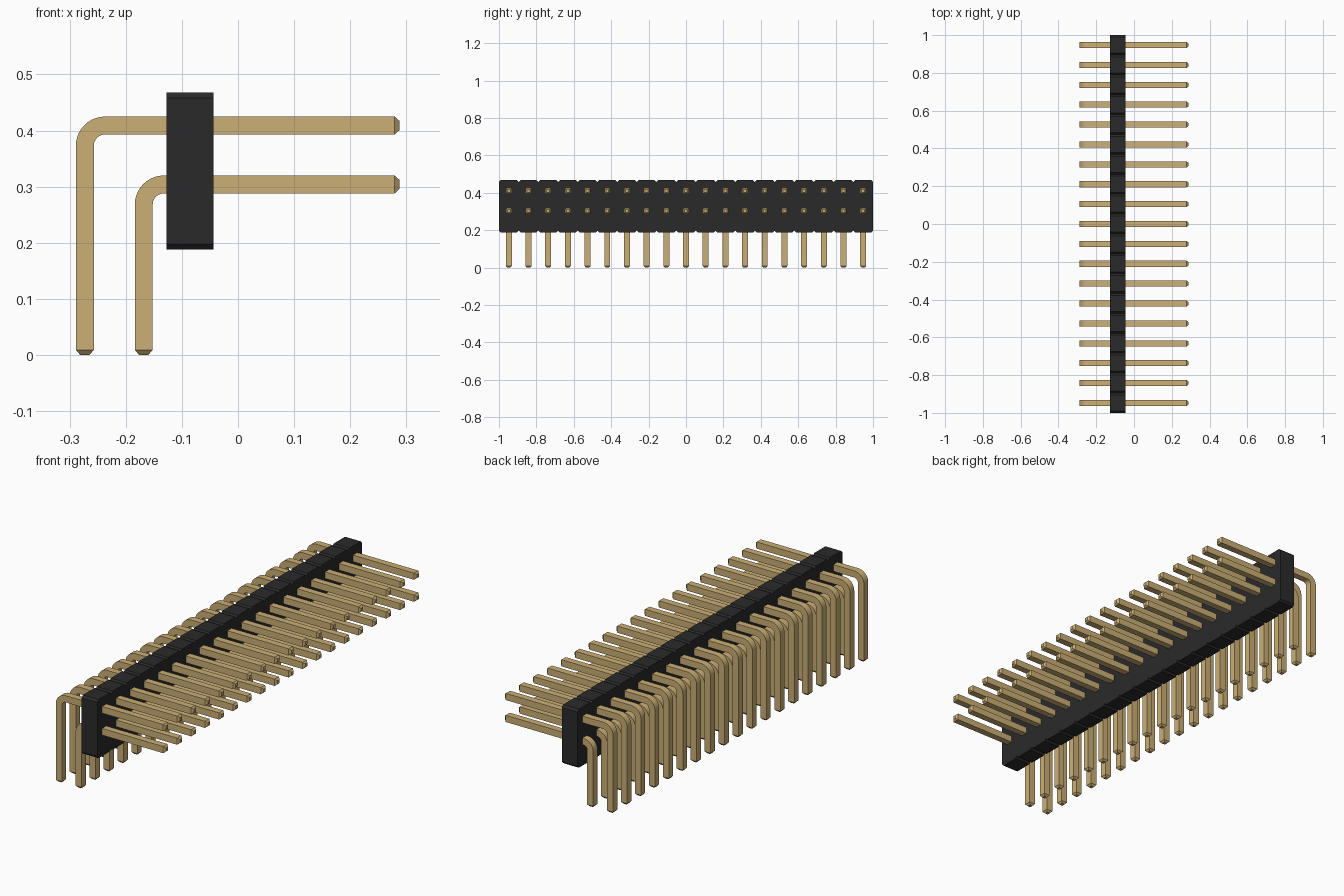
import bpy, bmesh, math
from mathutils import Vector

cube = bpy.data.objects.get("Cube")
if cube:
    bpy.data.objects.remove(cube, do_unlink=True)

COUNT = 19                 # pins per row
PITCH = 2.0 / COUNT
HALF = 0.016               # half pin thickness
TIP = 0.009                # length of the tapered pin ends
BEND = 0.036               # bend radius on the pin centre line


def material(name, color):
    m = bpy.data.materials.new(name)
    m.diffuse_color = color
    m.use_nodes = True
    m.node_tree.nodes["Principled BSDF"].inputs["Base Color"].default_value = color
    return m


def finish(bm, name, mat):
    bmesh.ops.recalc_face_normals(bm, faces=bm.faces[:])
    mesh = bpy.data.meshes.new(name)
    bm.to_mesh(mesh)
    bm.free()
    mesh.materials.append(mat)
    return mesh


def add(name, mesh, y=0.0):
    ob = bpy.data.objects.new(name, mesh)
    ob.location.y = y
    bpy.context.collection.objects.link(ob)
    return ob


black = material("black plastic", (0.023, 0.023, 0.023, 1))
gold = material("gold metal", (0.60, 0.43, 0.18, 1))


# Housing: chamfered segments joined in one notched outline, extruded along x
def housing_mesh(x0, x1, z0, z1, c):
    top, bottom = [], []
    for i in range(COUNT):
        a, b = -1 + i * PITCH, -1 + (i + 1) * PITCH
        if i == 0:
            top.append((a, z1 - c))
            bottom.append((a, z0 + c))
        top += [(a + c, z1), (b - c, z1), (b, z1 - c)]
        bottom += [(a + c, z0), (b - c, z0), (b, z0 + c)]
    bm = bmesh.new()
    face = bm.faces.new([bm.verts.new((x0, y, z)) for y, z in top + bottom[::-1]])
    ext = bmesh.ops.extrude_face_region(bm, geom=[face], use_keep_orig=True)
    moved = [v for v in ext["geom"] if isinstance(v, bmesh.types.BMVert)]
    bmesh.ops.translate(bm, verts=moved, vec=(x1 - x0, 0, 0))
    return finish(bm, "housing", black)


# Pin: square section swept from the foot, round the bend, to the free tip
def pin_mesh(name, x_leg, z_arm, x_end, steps=10):
    stations = [(x_leg, 0, 90, 0.5), (x_leg, TIP, 90, 1)]
    cx, cz = x_leg + BEND, z_arm - BEND
    for k in range(steps + 1):
        t = math.radians(90 * k / steps)
        stations.append((cx - BEND * math.cos(t), cz + BEND * math.sin(t),
                         90 - 90 * k / steps, 1))
    stations += [(x_end - TIP, z_arm, 0, 1), (x_end, z_arm, 0, 0.5)]
    bm = bmesh.new()
    rings = []
    for x, z, angle, size in stations:
        a, h = math.radians(angle), HALF * size
        side = Vector((-math.sin(a), 0, math.cos(a))) * h
        rings.append([bm.verts.new(Vector((x, 0, z)) + side * s + Vector((0, h * w, 0)))
                      for s, w in ((1, 1), (1, -1), (-1, -1), (-1, 1))])
    for r, q in zip(rings, rings[1:]):
        for j in range(4):
            bm.faces.new((r[j], r[(j + 1) % 4], q[(j + 1) % 4], q[j]))
    bm.faces.new(rings[0])
    bm.faces.new(rings[-1])
    return finish(bm, name, gold)


add("housing", housing_mesh(-0.127, -0.044, 0.188, 0.468, 0.01))

# Two rows of pins, each sharing one mesh
pins = []
for row, x_leg, z_arm in (("upper", -0.273, 0.409), ("lower", -0.168, 0.304)):
    mesh = pin_mesh(row + "_pin", x_leg, z_arm, 0.288)
    for i in range(COUNT):
        pins.append(add(f"{row}_pin_{i + 1}", mesh, -1 + (i + 0.5) * PITCH))

# Smooth the bends, keep the square edges sharp
for ob in bpy.context.view_layer.objects:
    ob.select_set(False)
for ob in (pins[0], pins[COUNT]):
    ob.select_set(True)
bpy.context.view_layer.objects.active = pins[0]
bpy.ops.object.shade_smooth_by_angle(angle=math.radians(30))
for ob in bpy.context.selected_objects:
    ob.select_set(False)
